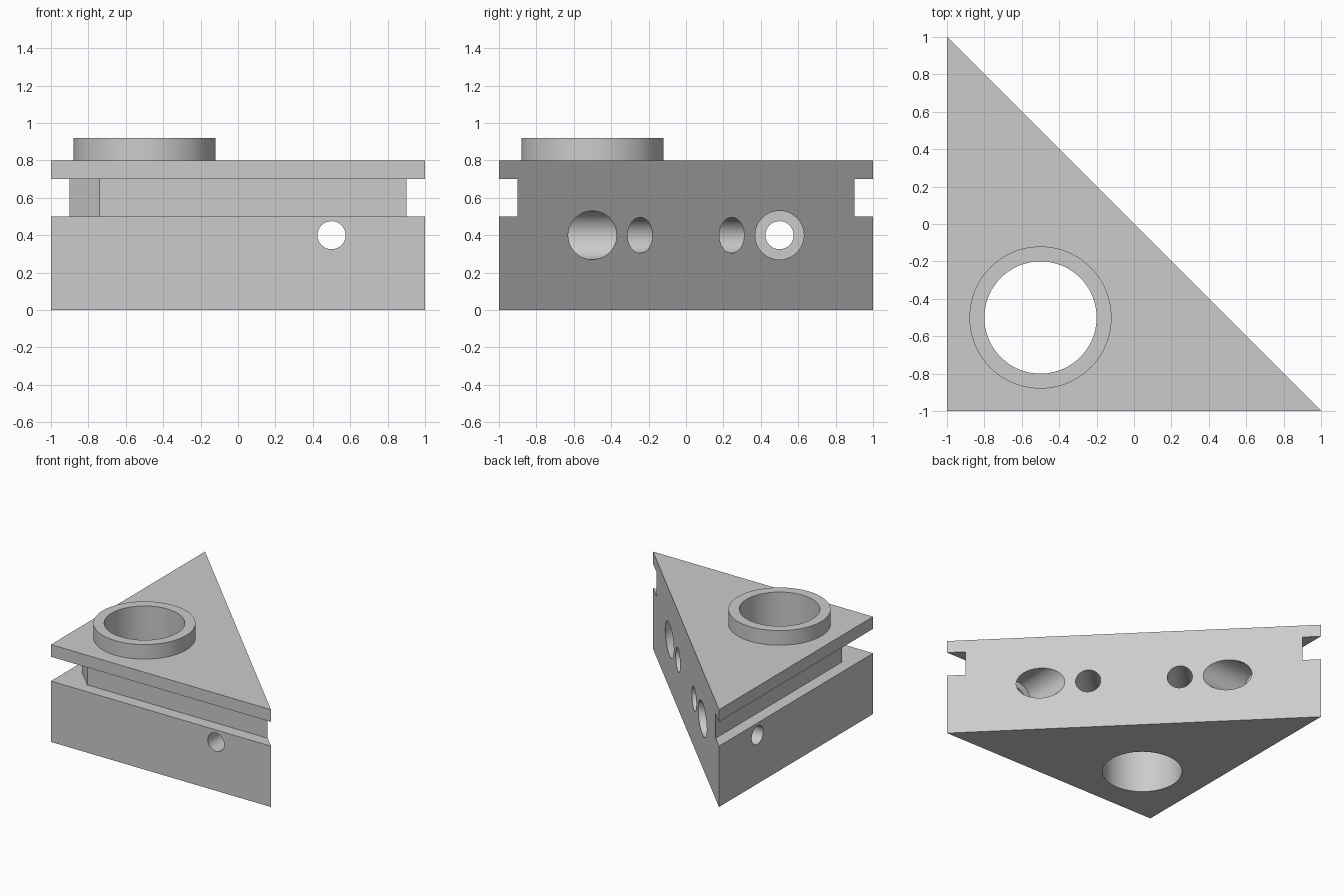
import bpy
import bmesh
import math
from mathutils import Vector

cube = bpy.data.objects.get("Cube")
if cube:
    bpy.data.objects.remove(cube, do_unlink=True)

grey = bpy.data.materials.new("plain grey")
grey.use_nodes = True
colour = (0.6, 0.6, 0.6, 1)
grey.diffuse_color = colour
grey.node_tree.nodes["Principled BSDF"].inputs["Base Color"].default_value = colour


def finish(name, bm):
    bmesh.ops.recalc_face_normals(bm, faces=bm.faces)
    mesh = bpy.data.meshes.new(name)
    bm.to_mesh(mesh)
    bm.free()
    mesh.materials.append(grey)
    obj = bpy.data.objects.new(name, mesh)
    bpy.context.collection.objects.link(obj)
    return obj


def prism(name, outline, low, high):
    """Extrude a flat outline upwards."""
    bm = bmesh.new()
    face = bm.faces.new([bm.verts.new((x, y, low)) for x, y in outline])
    top = bmesh.ops.extrude_face_region(bm, geom=[face])["geom"]
    moved = [v for v in top if isinstance(v, bmesh.types.BMVert)]
    bmesh.ops.translate(bm, verts=moved, vec=(0, 0, high - low))
    return finish(name, bm)


def rod(name, start, end, radius, sides=64):
    """Cylinder between two points."""
    start, end = Vector(start), Vector(end)
    axis = end - start
    bm = bmesh.new()
    bmesh.ops.create_cone(bm, cap_ends=True, segments=sides, radius1=radius,
                          radius2=radius, depth=axis.length)
    obj = finish(name, bm)
    turn = Vector((0, 0, 1)).rotation_difference(axis)
    obj.data.transform(turn.to_matrix().to_4x4())
    obj.location = (start + end) / 2
    return obj


def combine(target, tool, operation):
    """Apply a boolean and remove its tool."""
    tool.hide_render = True
    mod = target.modifiers.new(operation.title(), "BOOLEAN")
    mod.operation = operation
    mod.solver = "EXACT"
    mod.object = tool
    bpy.context.view_layer.update()
    bpy.context.view_layer.objects.active = target
    bpy.ops.object.modifier_apply(modifier=mod.name)
    bpy.data.objects.remove(tool, do_unlink=True)


# Triangular block
block = prism("corner_block", [(-1, -1), (1, -1), (-1, 1)], 0, 0.8)

# Groove along both square sides, with a bevelled inner corner
groove = [(-1.1, -1.1), (1.2, -1.1), (1.2, -0.9), (-0.74, -0.9),
          (-0.9, -0.74), (-0.9, 1.2), (-1.1, 1.2)]
combine(block, prism("groove_cutter", groove, 0.5, 0.7), "DIFFERENCE")

# Raised collar and the bore through it
combine(block, rod("collar", (-0.5, -0.5, 0.7), (-0.5, -0.5, 0.92), 0.38, 96), "UNION")
combine(block, rod("bore_cutter", (-0.5, -0.5, -0.2), (-0.5, -0.5, 1.2), 0.3, 96), "DIFFERENCE")

# Bolt holes with wide recesses, mirrored across the diagonal
mid = 0.4
for swap in (False, True):
    def place(x, y):
        return (y, x, mid) if swap else (x, y, mid)
    combine(block, rod("bolt_cutter", place(0.5, -1.2), place(0.5, 0), 0.075), "DIFFERENCE")
    combine(block, rod("recess_cutter", place(0.5, -0.77), place(0.5, 0), 0.13), "DIFFERENCE")

# Blind pin holes square to the long face
depth = 0.4 / math.sqrt(2)
for s in (-0.245, 0.245):
    combine(block, rod("pin_cutter", (s + 0.2, 0.2 - s, mid),
                       (s - depth, -s - depth, mid), 0.095), "DIFFERENCE")

bpy.ops.object.select_all(action="DESELECT")
block.select_set(True)
bpy.context.view_layer.objects.active = block
bpy.ops.object.shade_smooth_by_angle(angle=math.radians(30))
